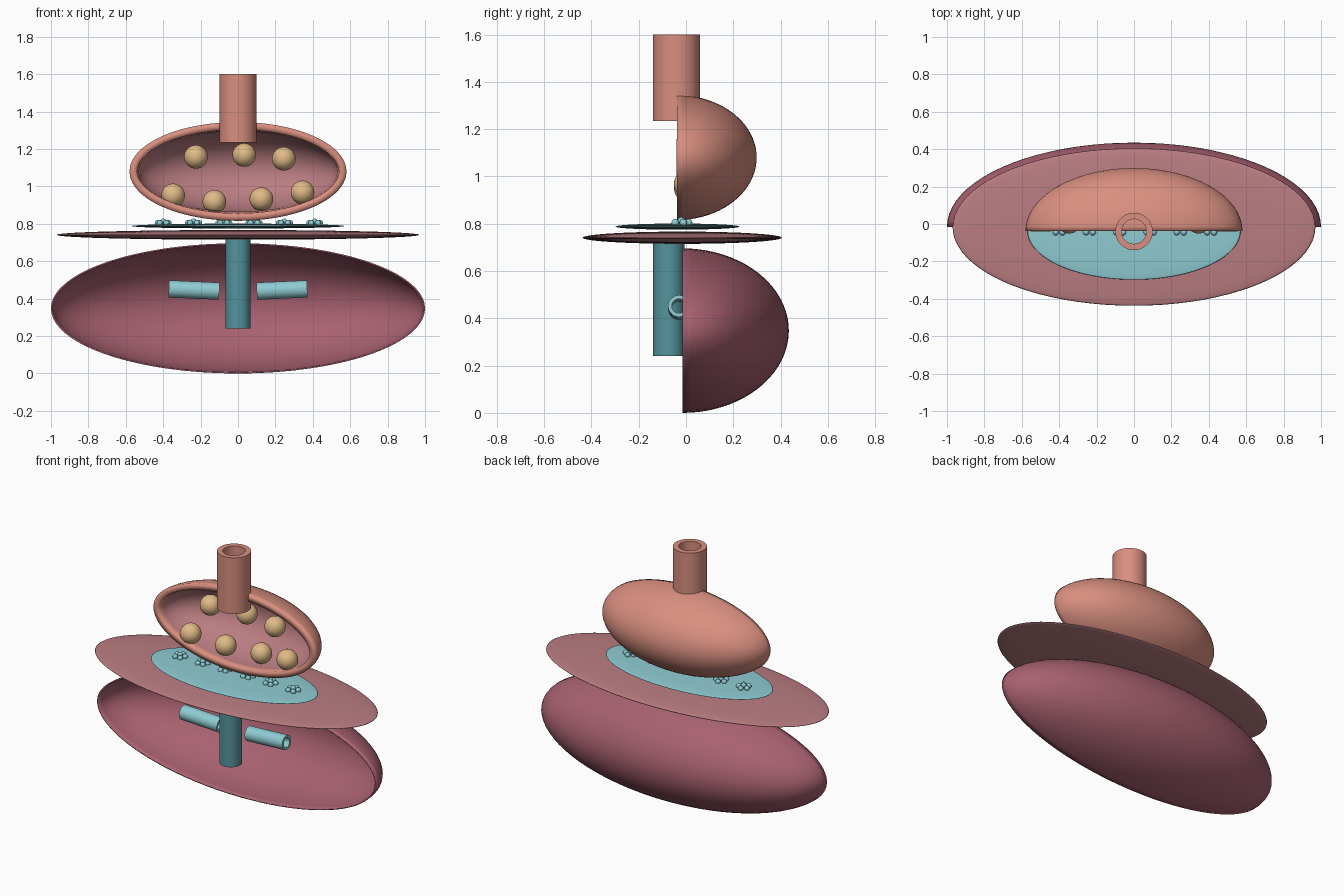
import bpy, bmesh, math
from mathutils import Matrix, Vector

if "Cube" in bpy.data.objects:
    bpy.data.objects.remove(bpy.data.objects["Cube"])


def material(name, srgb):
    m = bpy.data.materials.new(name)
    m.diffuse_color = [((c + 0.055) / 1.055) ** 2.4 for c in srgb] + [1]
    m.use_nodes = True
    m.node_tree.nodes["Principled BSDF"].inputs["Base Color"].default_value = m.diffuse_color
    return m


SALMON = material("salmon", (0.85, 0.56, 0.50))
MAUVE = material("mauve", (0.66, 0.38, 0.44))
ROSE = material("dusty rose", (0.73, 0.49, 0.51))
LIGHT_TEAL = material("light teal", (0.56, 0.80, 0.83))
DARK_TEAL = material("dark teal", (0.33, 0.58, 0.62))
SAND = material("sand", (0.88, 0.73, 0.53))


def finish(name, bm, mat, loc=(0, 0, 0), angle=35):
    mesh = bpy.data.meshes.new(name)
    bm.to_mesh(mesh)
    bm.free()
    mesh.materials.append(mat)
    ob = bpy.data.objects.new(name, mesh)
    ob.location = loc
    bpy.context.collection.objects.link(ob)
    bpy.ops.object.select_all(action='DESELECT')
    ob.select_set(True)
    bpy.context.view_layer.objects.active = ob
    bpy.ops.object.shade_smooth_by_angle(angle=math.radians(angle))
    return ob


def ellipsoid(name, radii, loc, mat, segs=64, rings=32):
    bm = bmesh.new()
    bmesh.ops.create_uvsphere(bm, u_segments=segs, v_segments=rings, radius=1)
    bmesh.ops.scale(bm, vec=radii, verts=bm.verts)
    return finish(name, bm, mat, loc, 180)


def half_shell(name, radii, loc, mat, thickness=0, cut=0):
    """Half ellipsoid open towards the front."""
    bm = bmesh.new()
    bmesh.ops.create_uvsphere(bm, u_segments=80, v_segments=40, radius=1)
    bmesh.ops.rotate(bm, matrix=Matrix.Rotation(math.pi / 2, 3, 'X'), verts=bm.verts)
    bmesh.ops.scale(bm, vec=radii, verts=bm.verts)
    bmesh.ops.bisect_plane(bm, geom=bm.verts[:] + bm.edges[:] + bm.faces[:], dist=1e-5,
                           plane_co=(0, cut, 0), plane_no=(0, -1, 0), clear_outer=True)
    ob = finish(name, bm, mat, loc, 50)
    if thickness:
        mod = ob.modifiers.new("wall", 'SOLIDIFY')
        mod.thickness = thickness
        mod.offset = -1
    return ob


def tube(name, start, end, outer, inner, mat, segs=40):
    """Hollow pipe between two points."""
    start, end = Vector(start), Vector(end)
    axis = end - start
    bm = bmesh.new()
    loops = []
    for r, z in ((outer, 0), (outer, axis.length), (inner, axis.length), (inner, 0)):
        loops.append([bm.verts.new((r * math.cos(2 * math.pi * i / segs),
                                    r * math.sin(2 * math.pi * i / segs), z))
                      for i in range(segs)])
    for k in range(4):
        a, b = loops[k], loops[(k + 1) % 4]
        for i in range(segs):
            j = (i + 1) % segs
            bm.faces.new((a[i], a[j], b[j], b[i]))
    bmesh.ops.recalc_face_normals(bm, faces=bm.faces)
    turn = axis.to_track_quat('Z', 'Y').to_matrix()
    bmesh.ops.rotate(bm, matrix=turn, verts=bm.verts)
    return finish(name, bm, mat, start)


# Lower bowl with its central and side pipes
half_shell("lower_bowl", (1.0, 0.45, 0.348), (0, -0.015, 0.348), MAUVE, 0.008)
tube("lower_pipe", (0, -0.073, 0.24), (0, -0.073, 0.74), 0.066, 0.042, DARK_TEAL)
for side, label in ((-1, "left"), (1, "right")):
    tube(label + "_side_pipe", (side * 0.10, -0.03, 0.44), (side * 0.37, -0.03, 0.452),
         0.046, 0.03, LIGHT_TEAL)

# Stacked flat discs
ellipsoid("wide_disc", (0.97, 0.421, 0.026), (0, -0.016, 0.741), ROSE, 80)
ellipsoid("inner_disc", (0.57, 0.262, 0.013), (0, -0.036, 0.788), LIGHT_TEAL, 80)

# Bead clusters along the inner disc
for n in range(6):
    cx = -0.40 + n * 0.162
    bm = bmesh.new()
    spots = [(0, 0, 0.812)]
    for k in range(5):
        a = 2 * math.pi * k / 5 + 0.3
        spots.append((0.031 * math.cos(a), 0.031 * math.sin(a), 0.804))
    for p in spots:
        bmesh.ops.create_uvsphere(bm, u_segments=16, v_segments=10, radius=0.016,
                                  matrix=Matrix.Translation(p))
    finish("bead_cluster", bm, LIGHT_TEAL, (cx, -0.02, 0), 180)

# Upper shell, its lining and top pipe
half_shell("upper_shell", (0.58, 0.336, 0.264), (0, -0.037, 1.08), SALMON, 0.04)
half_shell("upper_lining", (0.535, 0.291, 0.219), (0, -0.037, 1.08), ROSE, cut=0.03)
tube("upper_pipe", (0, -0.04, 1.235), (0, -0.04, 1.6), 0.1, 0.066, SALMON)

# Round balls inside the upper shell
for x, y, z in ((-0.225, 0.04, 1.158), (0.033, 0.045, 1.168), (0.245, 0.03, 1.148),
                (-0.347, 0.012, 0.952), (-0.126, 0.055, 0.918), (0.125, 0.06, 0.932),
                (0.345, 0.012, 0.968)):
    ellipsoid("ball", (0.063, 0.063, 0.063), (x, y, z), SAND, 32, 20)
